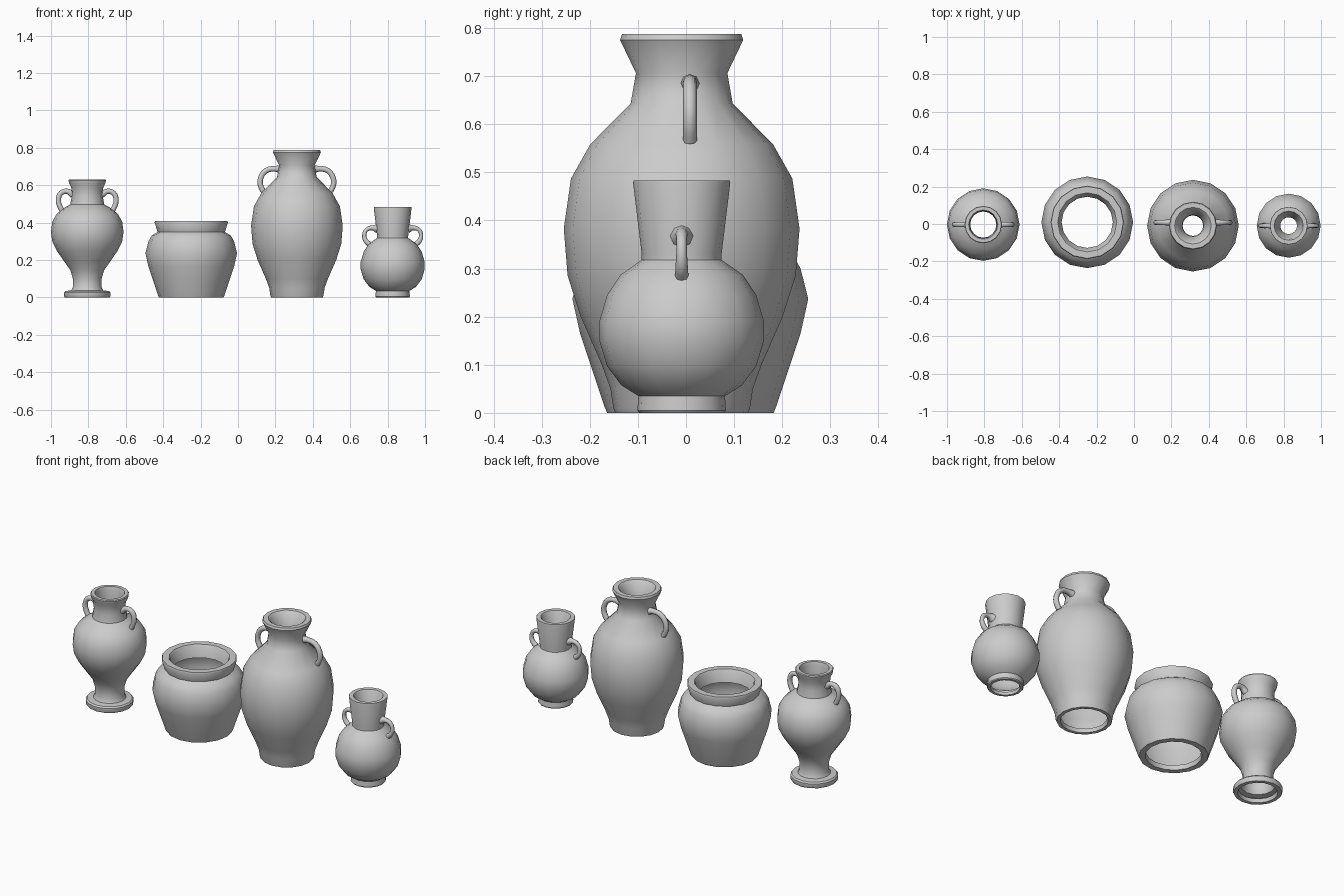
import bpy
import math

if "Cube" in bpy.data.objects:
    bpy.data.objects.remove(bpy.data.objects["Cube"])

SIDES = 16


def smooth(ob, angle=40):
    bpy.ops.object.select_all(action='DESELECT')
    ob.select_set(True)
    bpy.context.view_layer.objects.active = ob
    bpy.ops.object.shade_smooth_by_angle(angle=math.radians(angle))


def lathe(name, profile, x, y):
    """Turn an open (radius, height) profile, running base lip -> outside -> inner rim."""
    verts = [(r * math.cos(2 * math.pi * k / SIDES), r * math.sin(2 * math.pi * k / SIDES), z)
             for r, z in profile for k in range(SIDES)]
    faces = [(j * SIDES + k, j * SIDES + (k + 1) % SIDES,
              (j + 1) * SIDES + (k + 1) % SIDES, (j + 1) * SIDES + k)
             for j in range(len(profile) - 1) for k in range(SIDES)]
    me = bpy.data.meshes.new(name)
    me.from_pydata(verts, [], faces)
    ob = bpy.data.objects.new(name, me)
    ob.location = (x, y, 0)
    bpy.context.collection.objects.link(ob)
    smooth(ob)


def handles(name, path, x, y):
    """Pair of curved tubes; path points are (distance from axis, height, tube radius)."""
    for side, s in (("left", -1), ("right", 1)):
        cu = bpy.data.curves.new(name, 'CURVE')
        cu.dimensions = '3D'
        cu.bevel_depth = 1.0
        cu.bevel_resolution = 2
        cu.use_fill_caps = True
        sp = cu.splines.new('BEZIER')
        sp.resolution_u = 3
        sp.bezier_points.add(len(path) - 1)
        for p, (r, z, t) in zip(sp.bezier_points, path):
            p.co = (s * r, 0, z)
            p.radius = t
            p.handle_left_type = p.handle_right_type = 'AUTO'
        ob = bpy.data.objects.new(f"{name}_{side}", cu)
        ob.location = (x, y, 0)
        bpy.context.collection.objects.link(ob)
        bpy.ops.object.select_all(action='DESELECT')
        ob.select_set(True)
        bpy.context.view_layer.objects.active = ob
        bpy.ops.object.convert(target='MESH')
        smooth(bpy.context.view_layer.objects.active, 60)


# Footed urn
lathe("footed_urn", [
    (.095, .02), (.1, 0), (.12, 0), (.124, .008), (.124, .026), (.117, .034), (.085, .038),
    (.077, .055), (.077, .1), (.09, .145), (.125, .195), (.163, .25), (.187, .3), (.194, .35),
    (.187, .405), (.163, .447), (.125, .478), (.091, .497), (.083, .54), (.085, .585),
    (.097, .61), (.1, .625), (.097, .63), (.078, .63), (.073, .615), (.07, .54)], -.806, -.003)
handles("footed_urn_handle", [
    (.078, .548, .018), (.105, .567, .014), (.14, .558, .014), (.154, .52, .014),
    (.141, .475, .014), (.125, .45, .015)], -.806, -.003)

# Wide pot
lathe("wide_pot", [
    (.138, .025), (.142, 0), (.173, 0), (.178, .012), (.204, .09), (.229, .165), (.245, .237),
    (.229, .3), (.212, .33), (.18, .35), (.196, .4), (.193, .408), (.158, .408), (.152, .4),
    (.137, .34)], -.25, .009)

# Tall jar
lathe("tall_jar", [
    (.115, .02), (.12, 0), (.138, 0), (.142, .01), (.148, .05), (.166, .1), (.21, .2),
    (.237, .285), (.245, .383), (.23, .487), (.19, .558), (.106, .643), (.095, .706),
    (.128, .775), (.124, .787), (.098, .787), (.09, .78), (.058, .706), (.055, .65)], .315, -.009)
handles("tall_jar_handle", [
    (.085, .683, .021), (.12, .688, .015), (.165, .678, .0145), (.193, .64, .0145),
    (.195, .6, .0145), (.178, .565, .0145)], .315, .008)

# Round flask
lathe("round_flask", [
    (.07, .015), (.074, 0), (.088, 0), (.092, .005), (.09, .035), (.125, .057), (.155, .097),
    (.171, .15), (.171, .19), (.155, .245), (.127, .287), (.083, .318), (.083, .33),
    (.101, .478), (.1, .483), (.078, .483), (.073, .475), (.045, .33)], .827, -.009)
handles("round_flask_handle", [
    (.083, .368, .024), (.105, .372, .014), (.138, .363, .011), (.152, .334, .011),
    (.143, .302, .013), (.125, .285, .014)], .827, -.009)
